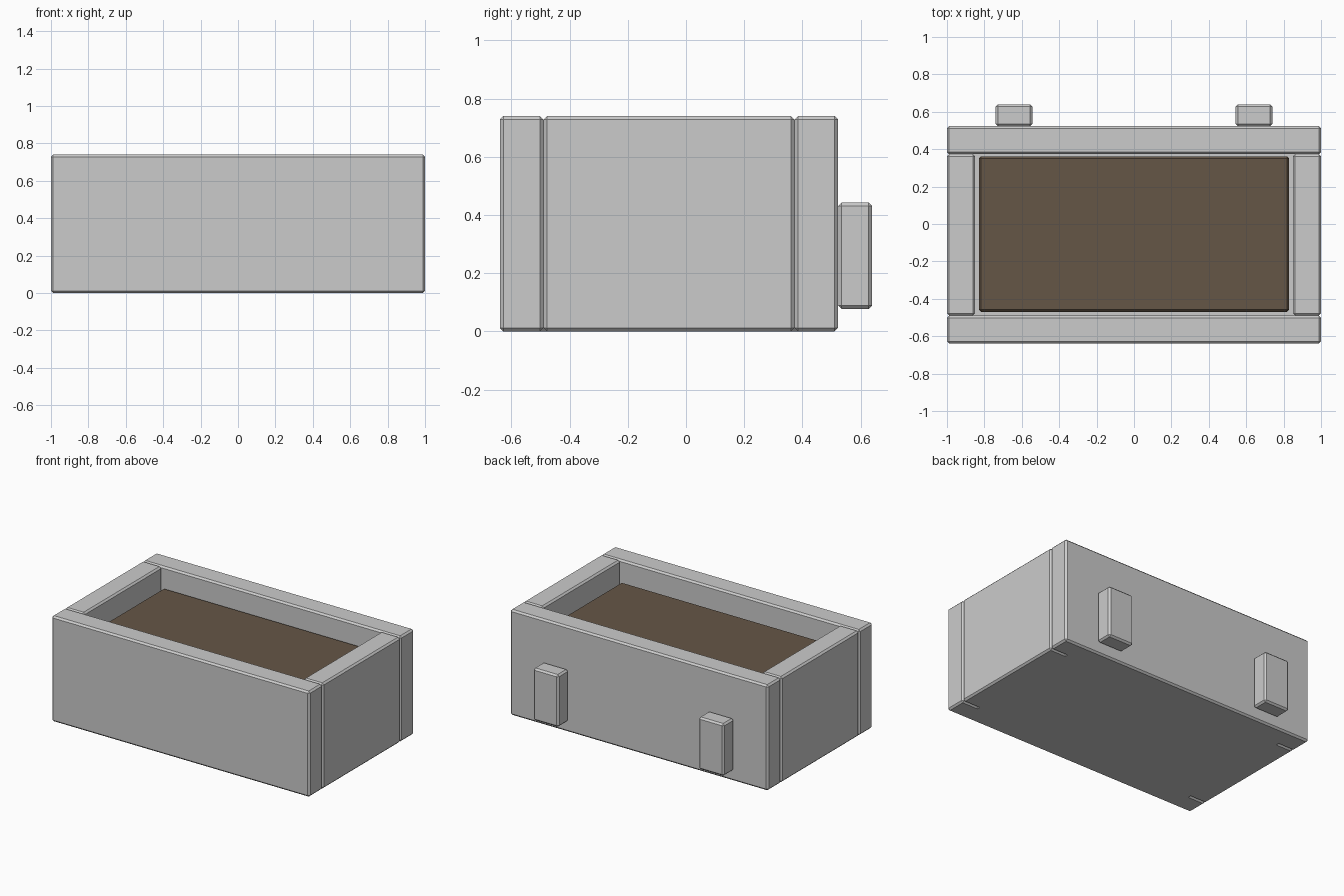
import bpy
import bmesh
from mathutils import Vector

if "Cube" in bpy.data.objects:
    bpy.data.objects.remove(bpy.data.objects["Cube"])

CHAMFER = 0.012


def chamfered_box(name, lo, hi, material=None):
    """Box between two corners with a single flat chamfer on every edge."""
    lo, hi = Vector(lo), Vector(hi)
    mesh = bpy.data.meshes.new(name)
    bm = bmesh.new()
    bmesh.ops.create_cube(bm, size=1)
    bmesh.ops.scale(bm, vec=hi - lo, verts=bm.verts)
    bmesh.ops.bevel(bm, geom=bm.edges[:], offset=CHAMFER, segments=1,
                    affect='EDGES')
    bm.to_mesh(mesh)
    bm.free()
    obj = bpy.data.objects.new(name, mesh)
    obj.location = (lo + hi) / 2
    bpy.context.collection.objects.link(obj)
    if material:
        mesh.materials.append(material)
    return obj


soil_material = bpy.data.materials.new("soil")
soil_material.diffuse_color = (0.13, 0.093, 0.062, 1)
soil_material.use_nodes = True
soil_material.node_tree.nodes["Principled BSDF"].inputs["Base Color"].default_value = soil_material.diffuse_color

# Overall planter dimensions
HEIGHT = 0.74
FRONT, BACK = -0.64, 0.523
WALL = 0.15

# Long walls
chamfered_box("front_wall", (-1, FRONT, 0), (1, FRONT + WALL, HEIGHT))
chamfered_box("back_wall", (-1, BACK - WALL, 0), (1, BACK, HEIGHT))

# Floor panel, let slightly into the walls
chamfered_box("floor", (-0.88, FRONT + 0.12, 0), (0.88, BACK - 0.12, 0.12))

# Soil fill with a narrow gap to the walls
chamfered_box("soil", (-0.83, FRONT + WALL + 0.02, 0.12),
              (0.83, BACK - WALL - 0.012, 0.60), soil_material)

# Mirrored parts: end walls and mounting blocks on the back
for side, s in (("left", -1), ("right", 1)):
    xs = sorted((s * (1 - WALL), s * 1))
    chamfered_box(side + "_wall", (xs[0], FRONT + WALL, 0),
                  (xs[1], BACK - WALL, HEIGHT))
    xs = sorted((s * 0.543, s * 0.74))
    chamfered_box(side + "_mounting_block", (xs[0], BACK, 0.077),
                  (xs[1], 0.64, 0.443))
